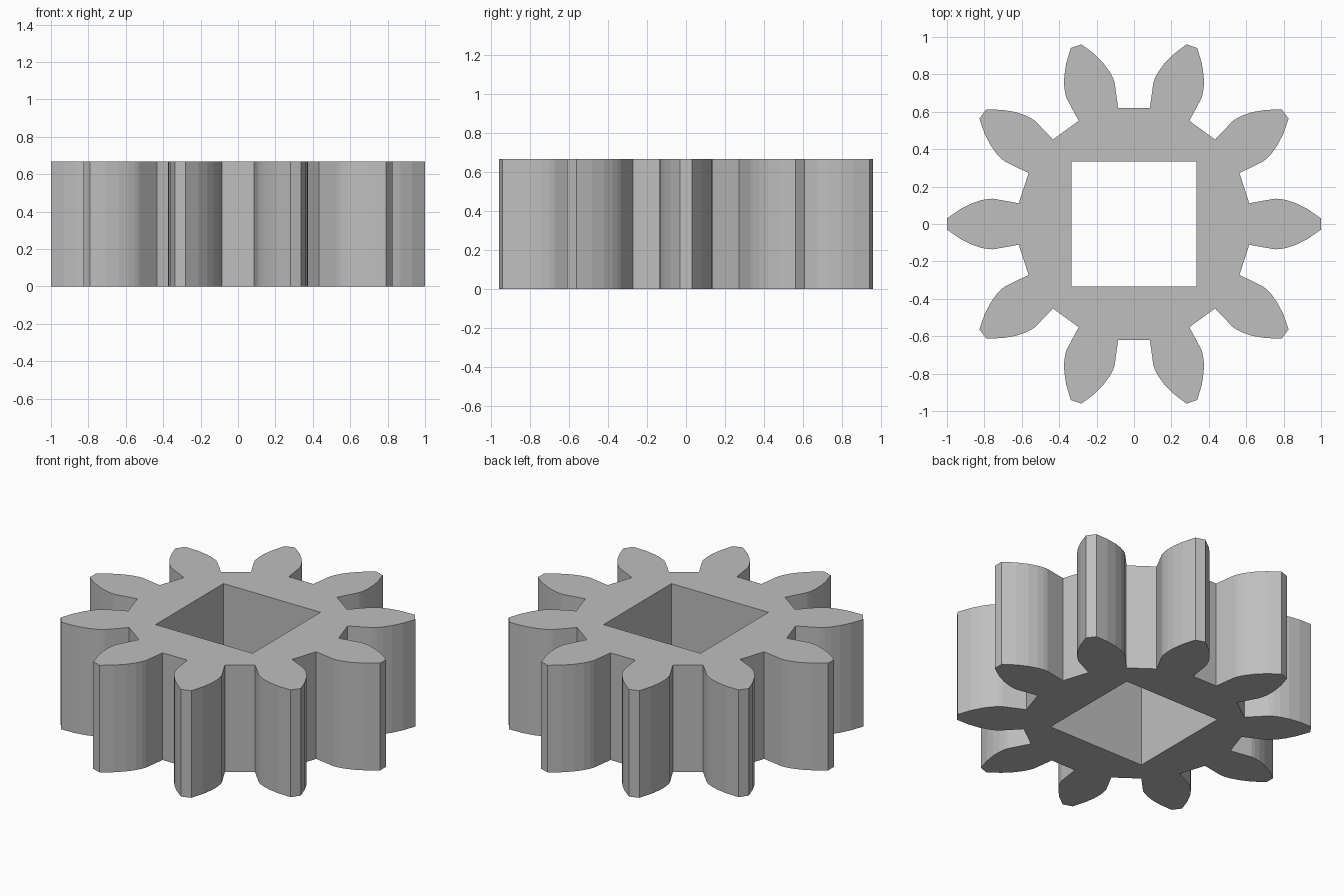
import bpy
import bmesh
from math import atan, cos, sin, sqrt, pi, radians

cube = bpy.data.objects.get("Cube")
if cube:
    bpy.data.objects.remove(cube, do_unlink=True)

TEETH = 10
HEIGHT = 0.667
HOLE = 0.334          # half width of the square bore
ROOT, BASE, TIP = 0.626, 0.76, 1.0
HALF_ANGLE = radians(10.2)
STEPS = 6

grey = bpy.data.materials.new("plain grey")
grey.use_nodes = True
colour = (0.52, 0.52, 0.52, 1)
grey.diffuse_color = colour
grey.node_tree.nodes["Principled BSDF"].inputs["Base Color"].default_value = colour


def tooth_flank():
    """Radius and angle from the tooth centre: radial root, then involute."""
    points = [(ROOT, HALF_ANGLE)]
    roll_end = sqrt((TIP / BASE) ** 2 - 1)
    for i in range(STEPS + 1):
        t = roll_end * i / STEPS
        points.append((BASE * sqrt(1 + t * t), HALF_ANGLE - (t - atan(t))))
    return points


def add_loop(bm, points):
    verts = [bm.verts.new((x, y, 0)) for x, y in points]
    for a, b in zip(verts, verts[1:] + verts[:1]):
        bm.edges.new((a, b))


# Gear outline, one tooth at a time
flank = tooth_flank()
tooth = [(r, -a) for r, a in flank] + flank[::-1]
outline = []
for k in range(TEETH):
    centre = 2 * pi * k / TEETH
    outline += [(r * cos(centre + a), r * sin(centre + a)) for r, a in tooth]

# Fill between the outline and the square bore, then extrude upward
bm = bmesh.new()
add_loop(bm, outline)
add_loop(bm, [(-HOLE, -HOLE), (HOLE, -HOLE), (HOLE, HOLE), (-HOLE, HOLE)])
bmesh.ops.triangle_fill(bm, use_beauty=True, use_dissolve=False,
                        edges=bm.edges[:], normal=(0, 0, 1))
result = bmesh.ops.extrude_face_region(bm, geom=bm.faces[:], use_keep_orig=True)
top = [g for g in result["geom"] if isinstance(g, bmesh.types.BMVert)]
bmesh.ops.translate(bm, verts=top, vec=(0, 0, HEIGHT))
bmesh.ops.recalc_face_normals(bm, faces=bm.faces[:])

mesh = bpy.data.meshes.new("spur_gear")
bm.to_mesh(mesh)
bm.free()
mesh.materials.append(grey)
gear = bpy.data.objects.new("spur_gear", mesh)
bpy.context.collection.objects.link(gear)
